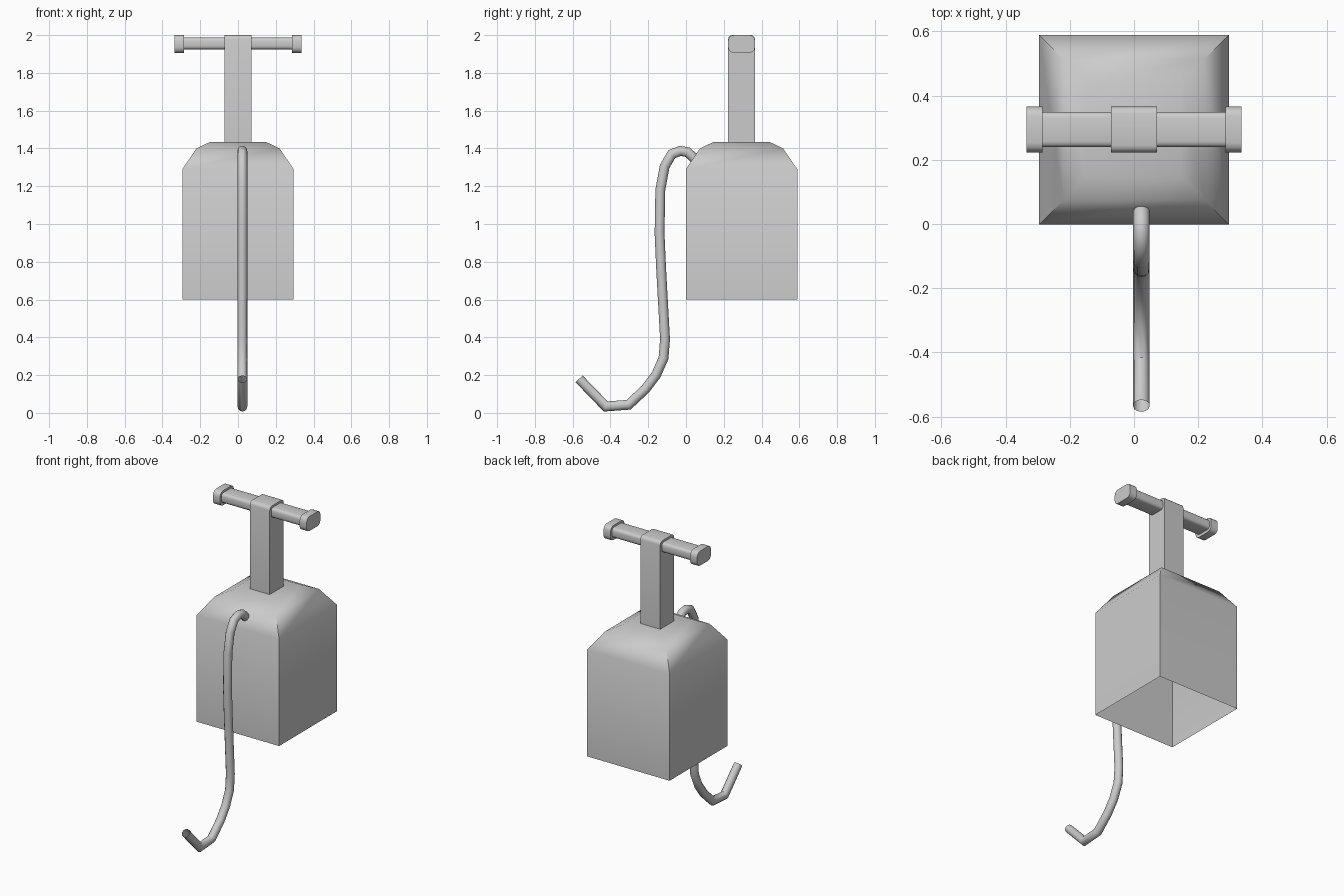
import bpy, bmesh
from math import sin, cos, pi, radians
from mathutils import Vector

if "Cube" in bpy.data.objects:
    bpy.data.objects.remove(bpy.data.objects["Cube"])

CY = 0.294  # centre of the box and handle along y


def finish(name, bm, angle):
    bmesh.ops.recalc_face_normals(bm, faces=bm.faces)
    mesh = bpy.data.meshes.new(name)
    bm.to_mesh(mesh)
    bm.free()
    ob = bpy.data.objects.new(name, mesh)
    bpy.context.collection.objects.link(ob)
    bpy.ops.object.select_all(action='DESELECT')
    ob.select_set(True)
    bpy.context.view_layer.objects.active = ob
    bpy.ops.object.shade_smooth_by_angle(angle=radians(angle))
    return ob


def skin(bm, rings):
    for a, b in zip(rings, rings[1:]):
        n = len(a)
        for i in range(n):
            bm.faces.new((a[i], a[(i + 1) % n], b[(i + 1) % n], b[i]))


def bar(name, x0, x1, hy, z0, z1, r_top, r_bottom, segs=3):
    """Rounded-rectangle y/z profile extruded along x."""
    prof = []
    corners = [(1, z1, r_top), (-1, z1, r_top), (-1, z0, r_bottom), (1, z0, r_bottom)]
    for k, (sy, z, r) in enumerate(corners):
        sz = 1 if k < 2 else -1
        steps = segs if r else 0
        for i in range(steps + 1):
            a = k * pi / 2 + (i / steps * pi / 2 if steps else 0)
            prof.append((CY + sy * (hy - r) + r * cos(a), z - sz * r + r * sin(a)))
    bm = bmesh.new()
    rings = [[bm.verts.new((x, y, z)) for y, z in prof] for x in (x0, x1)]
    skin(bm, rings)
    for ring in rings:
        bm.faces.new(ring)
    return finish(name, bm, 40)


# Box: open underneath, shoulders stepping in to a flat top
bm = bmesh.new()
rings = []
for h, z in [(0.295, 0.6), (0.295, 1.29), (0.22, 1.4), (0.147, 1.435)]:
    rings.append([bm.verts.new((sx * h, CY + sy * h, z))
                  for sx, sy in ((-1, -1), (1, -1), (1, 1), (-1, 1))])
skin(bm, rings)
bm.faces.new(rings[-1])
finish("plunger_box", bm, 38)

# T handle: post, crossbar and two grip ends
bar("handle_post", -0.071, 0.071, 0.071, 1.435, 2.0, 0.022, 0)
bar("handle_crossbar", -0.29, 0.29, 0.055, 1.924, 1.987, 0.018, 0.018)
for side, x in (("left", -0.31), ("right", 0.31)):
    bar("grip_end_" + side, x - 0.025, x + 0.025, 0.071, 1.906, 2.0, 0.03, 0.03)

# Cable: mitred tube along a y/z path, open at the loose end
path = [(0.06, 1.325), (0.036, 1.355), (0.008, 1.38), (-0.03, 1.387), (-0.075, 1.37),
        (-0.113, 1.305), (-0.136, 1.18), (-0.14, 0.95), (-0.132, 0.77), (-0.111, 0.39),
        (-0.119, 0.29), (-0.159, 0.2), (-0.214, 0.127), (-0.304, 0.043),
        (-0.425, 0.034), (-0.566, 0.18)]
pts = [Vector(p) for p in path]
R, SIDES = 0.026, 12
bm = bmesh.new()
rings = []
for i, p in enumerate(pts):
    d0 = (p - pts[max(i - 1, 0)]).normalized()
    d1 = (pts[min(i + 1, len(pts) - 1)] - p).normalized()
    d0, d1 = (d1, d1) if i == 0 else (d0, d0 if i == len(pts) - 1 else d1)
    t = (d0 + d1).normalized()
    n = Vector((-t.y, t.x)) / t.dot(d0)
    rings.append([bm.verts.new((0.023 + R * cos(a), p.x + n.x * R * sin(a), p.y + n.y * R * sin(a)))
                  for a in (2 * pi * k / SIDES for k in range(SIDES))])
skin(bm, rings)
finish("cable", bm, 45)
